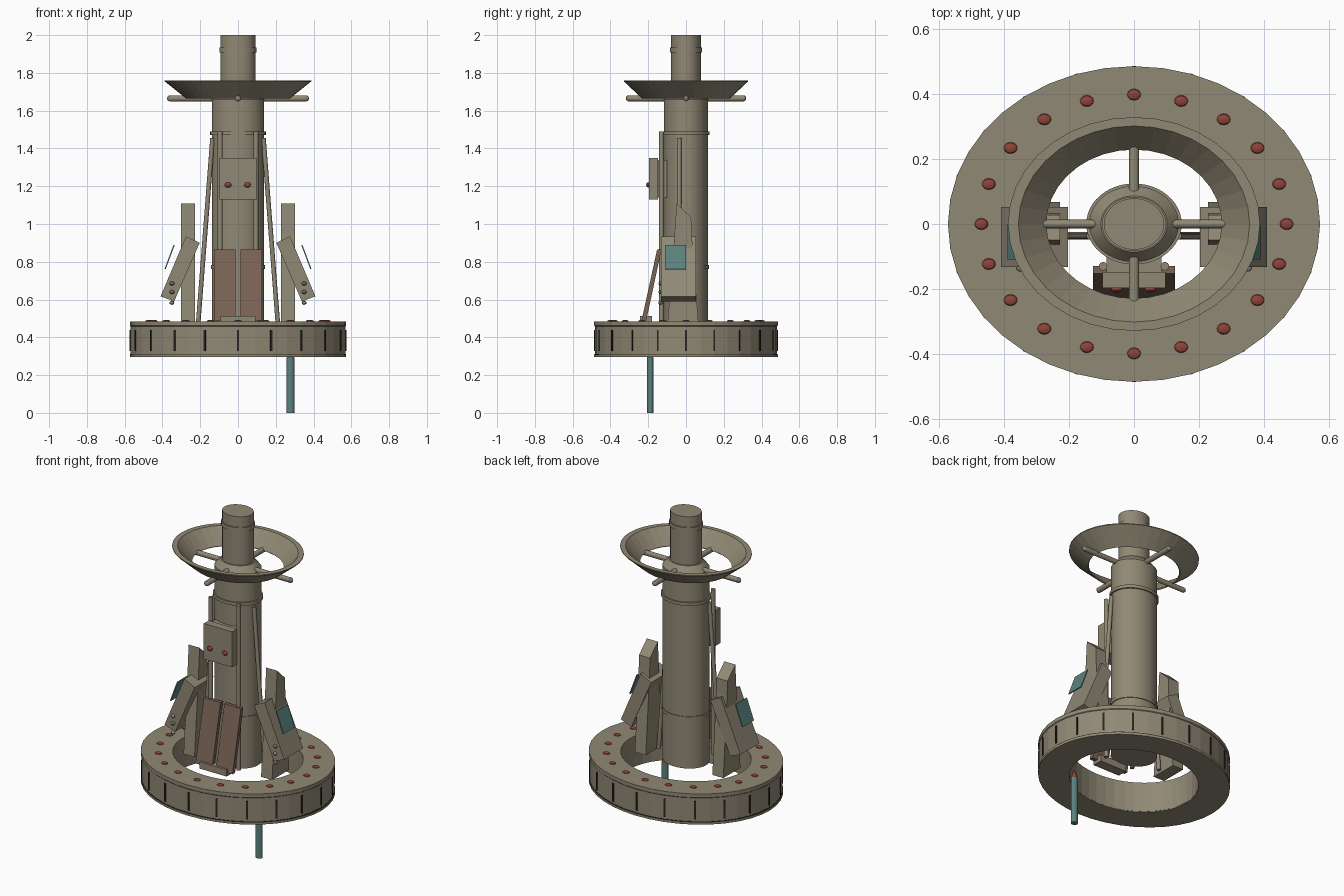
import bpy, bmesh, math
from mathutils import Matrix, Vector

if "Cube" in bpy.data.objects:
    bpy.data.objects.remove(bpy.data.objects["Cube"])

SQUASH = 0.848                      # round parts are oval, narrower in y
OVAL = Matrix.Diagonal((1, SQUASH, 1, 1))


def material(name, rgb):
    m = bpy.data.materials.new(name)
    m.use_nodes = True
    m.diffuse_color = (*rgb, 1)
    m.node_tree.nodes["Principled BSDF"].inputs["Base Color"].default_value = (*rgb, 1)
    return m


HULL = material("khaki_hull", (0.28, 0.25, 0.178))
TEAL = material("teal", (0.107, 0.225, 0.21))
RED = material("dull_red", (0.27, 0.057, 0.042))
BROWN = material("brown_panel", (0.195, 0.125, 0.09))
DARK = material("dark_slot", (0.02, 0.018, 0.014))


def make(name, bm, mat, smooth=False):
    bmesh.ops.remove_doubles(bm, verts=bm.verts, dist=1e-5)
    bmesh.ops.recalc_face_normals(bm, faces=bm.faces)
    me = bpy.data.meshes.new(name)
    bm.to_mesh(me)
    bm.free()
    me.materials.append(mat)
    ob = bpy.data.objects.new(name, me)
    bpy.context.collection.objects.link(ob)
    if smooth:
        bpy.ops.object.select_all(action="DESELECT")
        bpy.context.view_layer.objects.active = ob
        ob.select_set(True)
        bpy.ops.object.shade_smooth_by_angle(angle=math.radians(30))
    return ob


def lathe(name, profile, mat, seg=40, smooth=False, closed=True):
    """Spin an (r, z) profile round z, then squash it to an oval."""
    bm = bmesh.new()
    vs = [bm.verts.new((r, 0, z)) for r, z in profile]
    pairs = list(zip(vs, vs[1:])) + ([(vs[-1], vs[0])] if closed else [])
    es = [bm.edges.new(p) for p in pairs]
    bmesh.ops.spin(bm, geom=vs + es, cent=(0, 0, 0), axis=(0, 0, 1),
                   angle=math.tau, steps=seg, use_duplicate=False)
    bm.transform(OVAL)
    return make(name, bm, mat, smooth)


def prism(name, points, axis, lo, hi, mat):
    """Extrude a polygon along x (points are y, z) or y (points are x, z)."""
    bm = bmesh.new()
    place = (lambda p, t: (t, *p)) if axis == "x" else (lambda p, t: (p[0], t, p[1]))
    a, b = [[bm.verts.new(place(p, t)) for p in points] for t in (lo, hi)]
    bm.faces.new(a)
    bm.faces.new(b)
    for i in range(len(points)):
        j = (i + 1) % len(points)
        bm.faces.new((a[i], a[j], b[j], b[i]))
    return make(name, bm, mat)


def box(name, x, y, z, mat):
    return prism(name, [(y[0], z[0]), (y[1], z[0]), (y[1], z[1]), (y[0], z[1])],
                 "x", x[0], x[1], mat)


def rod(name, a, b, r, mat, r2=None, oval=False):
    a, b = Vector(a), Vector(b)
    bm = bmesh.new()
    turn = (b - a).to_track_quat("Z", "Y").to_matrix().to_4x4()
    bmesh.ops.create_cone(bm, cap_ends=True, segments=16, radius1=r,
                          radius2=r if r2 is None else r2, depth=(b - a).length,
                          matrix=Matrix.Translation((a + b) / 2) @ turn)
    if oval:
        bm.transform(OVAL)
    return make(name, bm, mat, True)


def domes(name, centres, size, mat, oval=False):
    bm = bmesh.new()
    for c in centres:
        bmesh.ops.create_uvsphere(bm, u_segments=12, v_segments=6, radius=1,
                                  matrix=Matrix.Translation(c) @ Matrix.Diagonal((*size, 1)))
    if oval:
        bm.transform(OVAL)
    return make(name, bm, mat, True)


# Base ring with flanges, bolts and slots
lathe("base_ring", [(0.385, 0.3), (0.569, 0.3), (0.569, 0.458), (0.573, 0.462),
                    (0.573, 0.485), (0.385, 0.485)], HULL)
lathe("ring_lower_edge", [(0.386, 0.295), (0.573, 0.295), (0.573, 0.308), (0.386, 0.308)], HULL)
lathe("ring_dark_seam", [(0.56, 0.307), (0.571, 0.307), (0.571, 0.313), (0.56, 0.313)], DARK)
steps = [math.tau * i / 20 for i in range(20)]
domes("ring_bolts", [(0.47 * math.cos(a), 0.47 * math.sin(a), 0.485) for a in steps],
      (0.021, 0.021, 0.008), RED, True)
slots = bmesh.new()
for a in steps:
    bmesh.ops.create_cube(slots, size=1, matrix=Matrix.Rotation(a, 4, "Z")
                          @ Matrix.Translation((0.569, 0, 0.383))
                          @ Matrix.Diagonal((0.009, 0.011, 0.112, 1)))
slots.transform(OVAL)
make("ring_slots", slots, DARK)

# Central column with neck and bands
lathe("column", [(0, 0.46), (0.138, 0.46), (0.138, 1.66), (0.102, 1.7), (0.093, 1.7),
                 (0.093, 2), (0, 2)], HULL, 48, True, False)
for label, r, z, h in (("lower", 0.143, 0.772, 0.01), ("upper", 0.147, 1.48, 0.01),
                       ("neck", 0.099, 1.922, 0.013)):
    lathe(label + "_band", [(r - 0.02, z - h), (r, z - h), (r, z + h), (r - 0.02, z + h)],
          HULL, 48, True)

# Open dish on four spokes
lathe("dish", [(0.275, 1.665), (0.388, 1.755), (0.388, 1.76), (0.356, 1.76), (0.27, 1.67)],
      HULL, 36)
for label, dx, dy in (("left", 1, 0), ("right", -1, 0), ("front", 0, -1), ("back", 0, 1)):
    rod(label + "_spoke", (0.12 * dx, 0.12 * dy, 1.665), (0.36 * dx, 0.36 * dy, 1.665),
        0.016, HULL, oval=True)
    domes(label + "_spoke_tip", [(0.36 * dx, 0.36 * dy, 1.665), (0.12 * dx, 0.12 * dy, 1.665)],
          (0.016, 0.016, 0.016), HULL, True)

# Paired side parts
for label, s in (("left", 1), ("right", -1)):
    prism(label + "_leg", [(-0.1, 0.45), (0.068, 0.45), (0.03, 0.95), (0.027, 1.035),
                           (-0.05, 1.108), (-0.062, 0.93)], "x", s * 0.228, s * 0.303, HULL)
    prism(label + "_arm", [(s * 0.203, 0.9), (s * 0.275, 0.935), (s * 0.41, 0.617),
                           (s * 0.338, 0.59)], "y", -0.133, 0.052, HULL)
    prism(label + "_screen", [(s * 0.335, 0.888), (s * 0.341, 0.89), (s * 0.389, 0.762),
                              (s * 0.383, 0.76)], "y", -0.11, 0.0, TEAL)
    domes(label + "_arm_rivets", [(s * 0.35, -0.135, z) for z in (0.685, 0.64, 0.583)],
          (0.013, 0.012, 0.011), HULL)
    rod(label + "_brace", (s * 0.135, -0.036, 1.455), (s * 0.212, -0.036, 0.46), 0.012, HULL)
    rod(label + "_conduit", (s * 0.095, -0.13, 0.47), (s * 0.095, -0.13, 1.49), 0.013, HULL)
    prism(label + "_front_panel", [(-0.235, 0.49), (-0.21, 0.49), (-0.13, 0.865),
                                   (-0.153, 0.865)], "x", s * 0.013, s * 0.127, BROWN)

# Front control box and panel foot
box("control_box", (-0.097, 0.097), (-0.197, -0.148), (1.13, 1.35), HULL)
box("control_box_mount", (-0.085, 0.085), (-0.15, -0.1), (1.14, 1.34), HULL)
domes("control_buttons", [(x, -0.2, 1.207) for x in (-0.053, 0.05)], (0.018, 0.011, 0.014), RED)
box("panel_foot", (-0.092, 0.092), (-0.243, -0.18), (0.47, 0.512), HULL)

# Hanging probe with a red cap
rod("probe", (0.278, -0.224, 0), (0.278, -0.224, 0.29), 0.021, TEAL, oval=True)
rod("probe_cap", (0.278, -0.224, 0.29), (0.278, -0.224, 0.345), 0.021, RED, 0.002, True)
